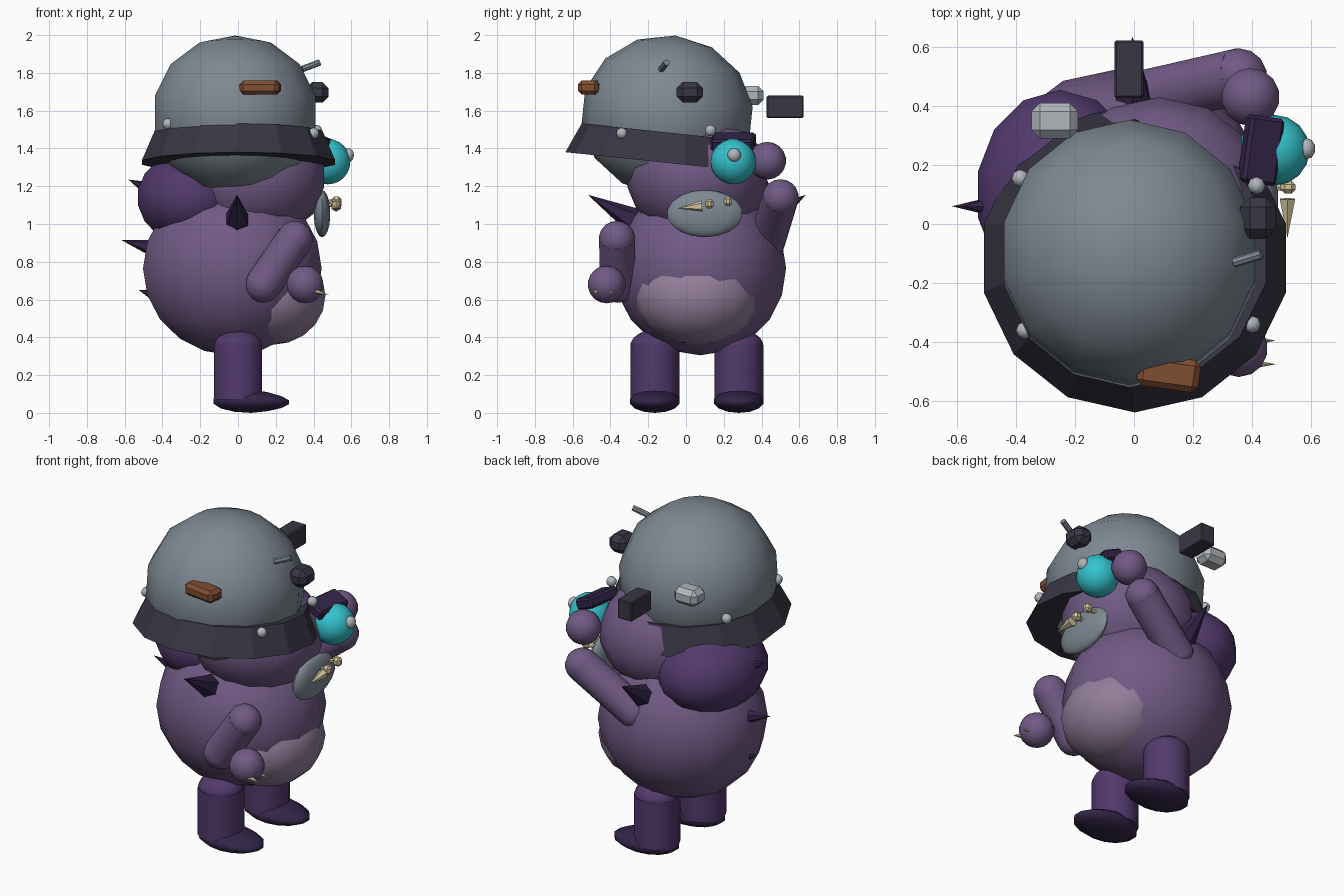
import bpy, bmesh, math
from mathutils import Matrix, Vector, Euler

if "Cube" in bpy.data.objects:
    bpy.data.objects.remove(bpy.data.objects["Cube"])


def material(name, r, g, b):
    m = bpy.data.materials.new(name)
    lin = [((c / 255 + 0.055) / 1.055) ** 2.4 for c in (r, g, b)]
    m.diffuse_color = (*lin, 1)
    m.use_nodes = True
    m.node_tree.nodes["Principled BSDF"].inputs["Base Color"].default_value = m.diffuse_color
    return m


SKIN = material("purple skin", 113, 90, 133)
PLUM = material("dark plum", 82, 57, 108)
DARK = material("blackish purple", 50, 37, 72)
BELLY = material("pale belly", 146, 126, 154)
STEEL = material("helmet grey", 126, 137, 147)
COAL = material("charcoal", 56, 54, 68)
CYAN = material("cyan eye", 52, 196, 206)
SILVER = material("silver", 176, 182, 187)
BONE = material("bone", 208, 194, 156)
RUST = material("rust brown", 128, 78, 50)


def finish(name, bm, mat, smooth=True, angle=40):
    me = bpy.data.meshes.new(name)
    bmesh.ops.recalc_face_normals(bm, faces=bm.faces)
    bm.to_mesh(me)
    bm.free()
    me.materials.append(mat)
    for p in me.polygons:
        p.use_smooth = smooth
    if smooth:
        me.set_sharp_from_angle(angle=math.radians(angle))
    ob = bpy.data.objects.new(name, me)
    bpy.context.collection.objects.link(ob)
    return ob


def place(loc, rot=(0, 0, 0), scale=(1, 1, 1)):
    e = Euler([math.radians(a) for a in rot])
    return Matrix.LocRotScale(Vector(loc), e, Vector(scale))


def ball(name, mat, loc, radii, rot=(0, 0, 0), seg=14, rings=9, smooth=True):
    if isinstance(radii, (int, float)):
        radii = (radii,) * 3
    bm = bmesh.new()
    bmesh.ops.create_uvsphere(bm, u_segments=seg, v_segments=rings, radius=1,
                              matrix=place(loc, rot, radii))
    return finish(name, bm, mat, smooth, 60)


def box(name, mat, loc, size, rot=(0, 0, 0), bevel=0.02):
    bm = bmesh.new()
    bmesh.ops.create_cube(bm, size=1, matrix=place((0, 0, 0), scale=size))
    bmesh.ops.bevel(bm, geom=bm.edges[:], offset=bevel, segments=1, affect='EDGES')
    bm.transform(place(loc, rot))
    return finish(name, bm, mat, False)


def taper(name, mat, a, b, r1, r2=0.0, seg=12, smooth=True):
    """Cone or cylinder running from point a to point b."""
    a, b = Vector(a), Vector(b)
    d = b - a
    m = Matrix.Translation((a + b) / 2) @ d.to_track_quat('Z', 'Y').to_matrix().to_4x4()
    bm = bmesh.new()
    bmesh.ops.create_cone(bm, cap_ends=True, segments=seg, radius1=r1,
                          radius2=r2, depth=d.length, matrix=m)
    return finish(name, bm, mat, smooth)


# Body, head, back hump and belly
ball("body", SKIN, (-0.03, 0.075, 0.765), (0.485, 0.455, 0.46), rings=10)
ball("head", SKIN, (0.085, 0.06, 1.25), (0.385, 0.375, 0.33), rings=9)
ball("back_hump", PLUM, (-0.25, 0.1, 1.14), (0.29, 0.36, 0.25), rings=9)
ball("belly", BELLY, (0.18, 0.06, 0.62), (0.29, 0.335, 0.26), rings=10)

# Legs and feet
for side, y in (("left", -0.165), ("right", 0.28)):
    taper(side + "_leg", PLUM, (0, y, 0.07), (0, y, 0.36), 0.13, 0.13, 14)
    ball(side + "_hip", PLUM, (0, y, 0.355), (0.13, 0.13, 0.085))
    foot = ball(side + "_foot", DARK, (0, 0, 0), (0.21, 0.135, 0.062), rings=7)
    for v in foot.data.vertices:  # flatten the toe end
        v.co.z *= 1 - max(0, v.co.x) * 1.2
        if v.co.x > 0:
            v.co.z -= v.co.x * 0.03
    foot.location = (0.07, y, 0.062)


# Arms: capsule plus ball hand
def arm(side, shoulder, elbow, hand):
    taper(side + "_arm", SKIN, shoulder, elbow, 0.097, 0.097, 14)
    ball(side + "_arm_upper_end", SKIN, shoulder, 0.097)
    ball(side + "_arm_lower_end", SKIN, elbow, 0.097)
    ball(side + "_hand", SKIN, hand, 0.1)


arm("left", (0.3, -0.365, 0.92), (0.135, -0.36, 0.68), (0.355, -0.42, 0.68))
arm("right", (0.05, 0.43, 0.91), (0.355, 0.5, 1.14), (0.395, 0.43, 1.335))
for i, y in enumerate((-0.475, -0.395)):
    taper(f"claw_{i}", BONE, (0.41, y, 0.645), (0.48, y, 0.625), 0.016, 0, 6, False)

# Shoulder and back spikes
taper("left_shoulder_spike", DARK, (-0.005, -0.28, 1.02), (-0.005, -0.52, 1.155), 0.068, 0, 6, False)
taper("right_shoulder_spike", DARK, (-0.005, 0.43, 1.02), (-0.005, 0.635, 1.155), 0.068, 0, 6, False)
for i, (x0, z0, x1, z1, r) in enumerate(((-0.48, 1.19, -0.58, 1.235, 0.035),
                                         (-0.48, 0.88, -0.617, 0.915, 0.037),
                                         (-0.46, 0.63, -0.525, 0.65, 0.025))):
    taper(f"back_spike_{i}", DARK, (x0, 0.06, z0), (x1, 0.06, z1), r, 0, 6, False)

# Helmet dome and sloped brim
ball("helmet_dome", STEEL, (-0.015, -0.1, 1.575), (0.447, 0.457, 0.425), (-6, 0, 0), 14, 7)
bm = bmesh.new()
bmesh.ops.create_cone(bm, cap_ends=True, segments=14, radius1=0.525, radius2=0.455, depth=0.16,
                      matrix=place((0.003, -0.108, 1.405), (-6, 0, 0)))
finish("helmet_brim", bm, COAL, False)
for i, p in enumerate(((-0.37, -0.36, 1.53), (0.40, -0.34, 1.48),
                       (0.415, 0.13, 1.495), (-0.385, 0.155, 1.49))):
    ball(f"helmet_bolt_{i}", SILVER, p, 0.03, seg=8, rings=6)

# Scrap pieces stuck on the helmet
box("rust_plate", RUST, (0.118, -0.505, 1.722), (0.21, 0.11, 0.075), (0, 0, -8))
box("silver_block", SILVER, (-0.268, 0.35, 1.68), (0.158, 0.12, 0.1), bevel=0.028)
box("side_knob", COAL, (0.42, 0.02, 1.697), (0.12, 0.14, 0.11), bevel=0.033)
box("rear_block", COAL, (-0.017, 0.525, 1.62), (0.098, 0.195, 0.118), bevel=0.006)
taper("helmet_rod", STEEL, (0.34, -0.13, 1.82), (0.432, -0.102, 1.855), 0.017, 0.017, 8)

# Eye, pupil and eyelid
ball("eye", CYAN, (0.475, 0.25, 1.33), 0.12, seg=16, rings=12)
ball("pupil", SILVER, (0.585, 0.255, 1.365), (0.03, 0.036, 0.036), seg=10, rings=8)
box("eyelid", DARK, (0.43, 0.25, 1.435), (0.125, 0.23, 0.065), (0, 22, -8), 0.012)

# Mouth plate and teeth
ball("mouth_plate", STEEL, (0.445, 0.1, 1.055), (0.045, 0.2, 0.125), seg=14, rings=9)
taper("fang", BONE, (0.52, 0.085, 1.095), (0.52, -0.048, 1.082), 0.03, 0, 6, False)
for i, (y, z) in enumerate(((0.125, 1.107), (0.222, 1.12))):
    taper(f"small_tooth_{i}_stem", BONE, (0.46, y, z - 0.01), (0.51, y, z), 0.012, 0.015, 6, False)
    box(f"small_tooth_{i}", BONE, (0.522, y, z), (0.05, 0.045, 0.052), bevel=0.014)
